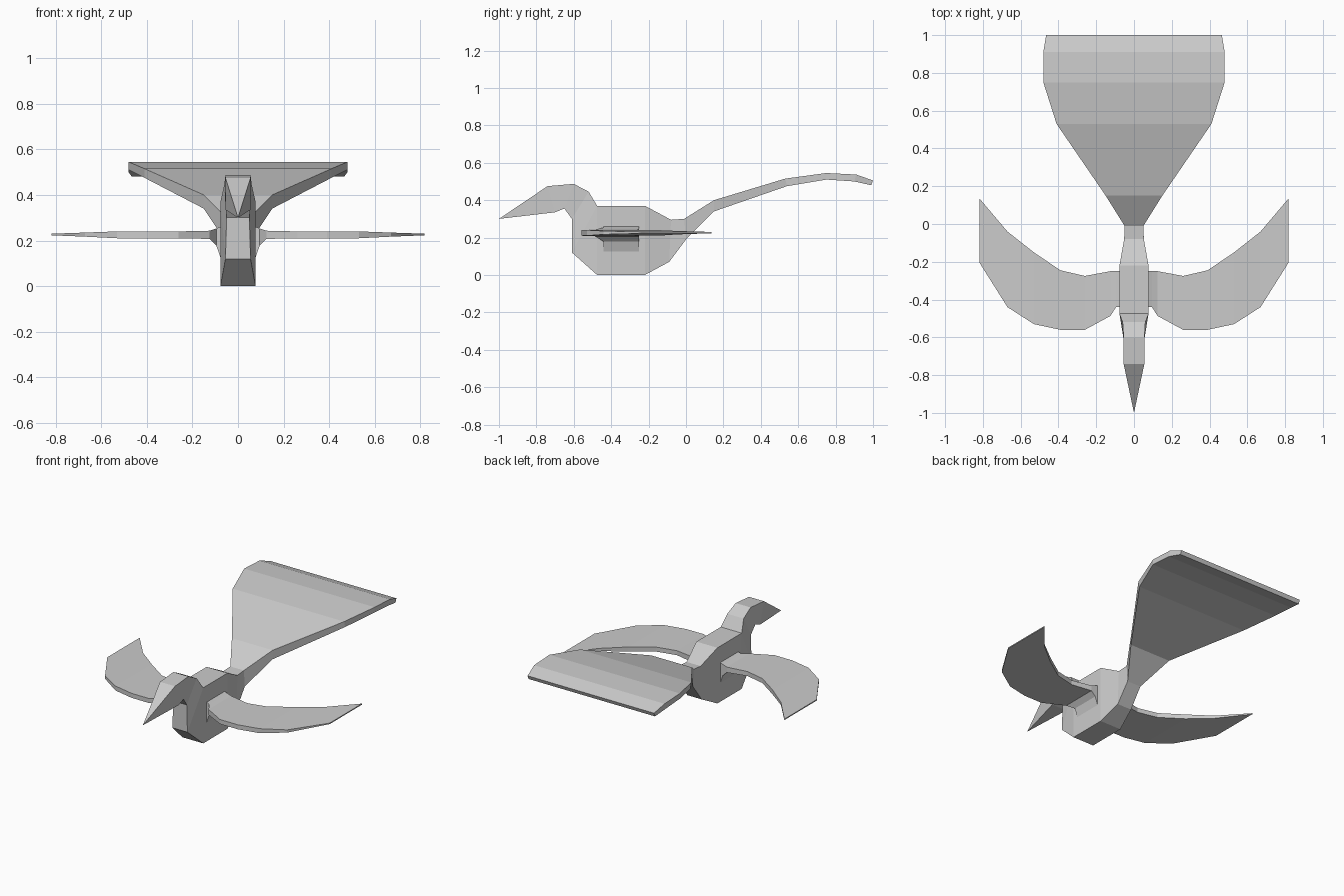
import bpy, bmesh

grey = bpy.data.materials.new("plain_grey")
grey.diffuse_color = (0.6, 0.6, 0.6, 1)


def loft(name, rings):
    """Skin a list of four-cornered rings, cap the ends and weld collapsed corners."""
    bm = bmesh.new()
    loops = [[bm.verts.new(p) for p in ring] for ring in rings]
    for a, b in zip(loops, loops[1:]):
        for i in range(4):
            j = (i + 1) % 4
            bm.faces.new((a[i], a[j], b[j], b[i]))
    bm.faces.new(loops[0][::-1])
    bm.faces.new(loops[-1])
    bmesh.ops.remove_doubles(bm, verts=bm.verts, dist=0.0005)
    bmesh.ops.dissolve_degenerate(bm, edges=bm.edges, dist=0.0005)
    bmesh.ops.recalc_face_normals(bm, faces=bm.faces)
    mesh = bpy.data.meshes.new(name)
    bm.to_mesh(mesh)
    bm.free()
    mesh.materials.append(grey)
    obj = bpy.data.objects.new(name, mesh)
    bpy.context.collection.objects.link(obj)
    return obj


def spine_ring(top_y, top_z, top_w, low_y, low_z, low_w):
    return [(-top_w, top_y, top_z), (top_w, top_y, top_z),
            (low_w, low_y, low_z), (-low_w, low_y, low_z)]


# Head with beak, body and fan tail as one lofted strip
# Each section: upper y, z, half width, then lower y, z, half width
head_and_body = [
    (-1.00, 0.30, 0.0, -1.00, 0.30, 0.0),
    (-0.74, 0.475, 0.055, -0.70, 0.335, 0.055),
    (-0.60, 0.487, 0.055, -0.65, 0.355, 0.055),
    (-0.52, 0.445, 0.06, -0.61, 0.30, 0.05),
    (-0.475, 0.37, 0.077, -0.61, 0.12, 0.055),
    (-0.475, 0.37, 0.077, -0.475, 0.0, 0.077),
    (-0.22, 0.37, 0.077, -0.22, 0.0, 0.077),
    (-0.08, 0.295, 0.052, -0.09, 0.07, 0.052),
]
tail = [
    (-0.01, 0.30, 0.05, 0.00, 0.19, 0.05),
    (0.15, 0.40, 0.15, 0.15, 0.34, 0.15),
    (0.53, 0.515, 0.41, 0.54, 0.475, 0.41),
    (0.75, 0.545, 0.48, 0.75, 0.51, 0.48),
    (0.91, 0.537, 0.48, 0.90, 0.50, 0.48),
    (1.00, 0.505, 0.465, 0.99, 0.48, 0.465),
]
loft("body_and_tail", [spine_ring(*s) for s in head_and_body + tail])

# Wings: x, front y, back y, low z, high z
wing = [
    (0.05, -0.44, -0.25, 0.125, 0.26),
    (0.077, -0.44, -0.25, 0.125, 0.26),
    (0.095, -0.44, -0.25, 0.178, 0.253),
    (0.125, -0.487, -0.25, 0.207, 0.243),
    (0.26, -0.56, -0.275, 0.21, 0.24),
    (0.39, -0.56, -0.245, 0.21, 0.24),
    (0.53, -0.53, -0.15, 0.21, 0.24),
    (0.67, -0.44, -0.04, 0.217, 0.235),
    (0.818, -0.205, 0.135, 0.223, 0.23),
]
for name, side in (("right_wing", 1), ("left_wing", -1)):
    loft(name, [[(side * x, f, hi), (side * x, b, hi),
                 (side * x, b, lo), (side * x, f, lo)]
                for x, f, b, lo, hi in wing])
